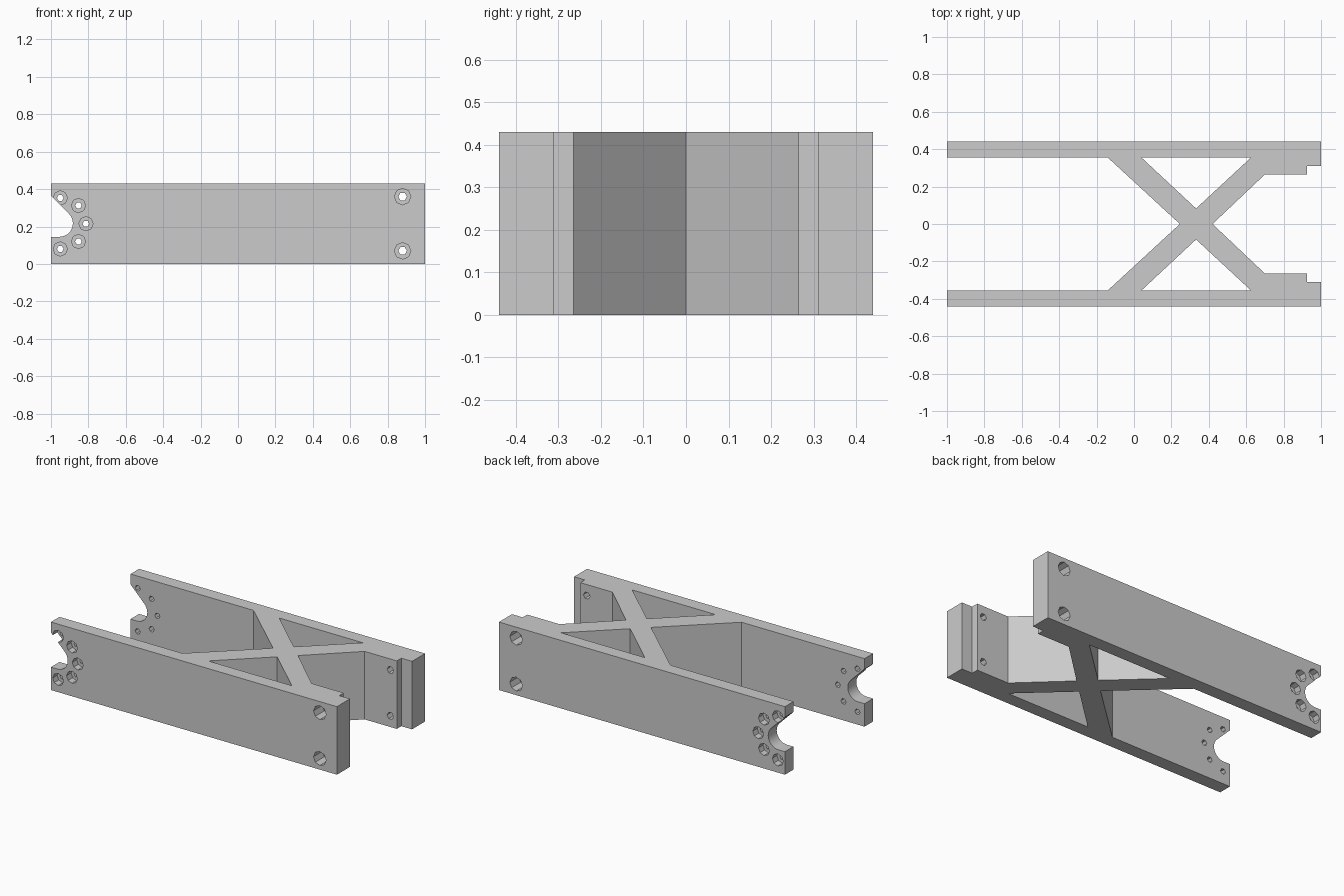
import bpy
import bmesh
from math import cos, sin, pi, radians

cube = bpy.data.objects.get("Cube")
if cube:
    bpy.data.objects.remove(cube, do_unlink=True)

HEIGHT = 0.43
OUTER, INNER = 0.44, 0.355      # side wall faces

grey = bpy.data.materials.new("plain_grey")
grey.use_nodes = True
colour = (0.6, 0.6, 0.6, 1)
grey.diffuse_color = colour
grey.node_tree.nodes["Principled BSDF"].inputs["Base Color"].default_value = colour


def prism(bm, points, low, high, axis):
    """Extrude a closed 2D outline along z (points are x, y) or y (points are x, z)."""
    def place(p, d):
        return (p[0], p[1], d) if axis == "z" else (p[0], d, p[1])
    bottom = [bm.verts.new(place(p, low)) for p in points]
    top = [bm.verts.new(place(p, high)) for p in points]
    bm.faces.new(bottom)
    bm.faces.new(top)
    n = len(points)
    for i in range(n):
        j = (i + 1) % n
        bm.faces.new((bottom[i], bottom[j], top[j], top[i]))


def circle(cx, cz, radius, sides):
    return [(cx + radius * cos(2 * pi * i / sides), cz + radius * sin(2 * pi * i / sides))
            for i in range(sides)]


def make_object(name, bm):
    bmesh.ops.recalc_face_normals(bm, faces=bm.faces)
    mesh = bpy.data.meshes.new(name)
    bm.to_mesh(mesh)
    bm.free()
    mesh.materials.append(grey)
    obj = bpy.data.objects.new(name, mesh)
    bpy.context.collection.objects.link(obj)
    return obj


def cut(target, name, bm):
    cutter = make_object(name, bm)
    cutter.hide_render = True
    mod = target.modifiers.new(name, "BOOLEAN")
    mod.operation = "DIFFERENCE"
    mod.solver = "EXACT"
    mod.object = cutter
    bpy.context.view_layer.objects.active = target
    bpy.ops.object.modifier_apply(modifier=name)
    bpy.data.objects.remove(cutter, do_unlink=True)


# Two side walls joined by a cross brace, as one plan outline
right_edge = [(0.42, 0), (0.70, 0.265), (0.925, 0.265), (0.925, 0.31), (1, 0.31), (1, OUTER)]
left_edge = [(-1, OUTER), (-1, INNER), (-0.14, INNER), (0.245, 0)]
half = right_edge + left_edge
outline = half + [(x, -y) for x, y in reversed(half[1:-1])]
bm = bmesh.new()
prism(bm, outline, 0, HEIGHT, "z")
frame = make_object("bracket_frame", bm)

# Triangular openings between brace and walls
bm = bmesh.new()
for side in (1, -1):
    triangle = [(0.04, side * INNER), (0.625, side * INNER), (0.332, side * 0.083)]
    prism(bm, triangle, -0.1, HEIGHT + 0.1, "z")
cut(frame, "triangle_openings", bm)

# End notch: flat below, rounded inside, sloping above
cx, cz, r = -0.955, 0.217, 0.072
arc = [(cx + r * cos(radians(a)), cz + r * sin(radians(a))) for a in range(-90, 46, 9)]
slope_top = arc[-1][1] + arc[-1][0] + 1.1
bm = bmesh.new()
prism(bm, [(-1.1, cz - r)] + arc + [(-1.1, slope_top)], -0.6, 0.6, "y")
cut(frame, "end_notch", bm)

# Screw holes: x, z, bore radius, hole radius, bore depth
screws = [(x, z, 0.038, 0.018, 0.045) for x, z in
          ((-0.95, 0.353), (-0.853, 0.312), (-0.813, 0.215), (-0.853, 0.12), (-0.95, 0.08))]
screws += [(0.88, z, 0.044, 0.023, 0.09) for z in (0.36, 0.07)]

bores, holes = bmesh.new(), bmesh.new()
for x, z, bore, hole, depth in screws:
    prism(holes, circle(x, z, hole, 6), -0.6, 0.6, "y")
    for side in (1, -1):
        prism(bores, circle(x, z, bore, 8), side * (OUTER - depth), side * 0.6, "y")
cut(frame, "screw_bores", bores)
cut(frame, "screw_holes", holes)
